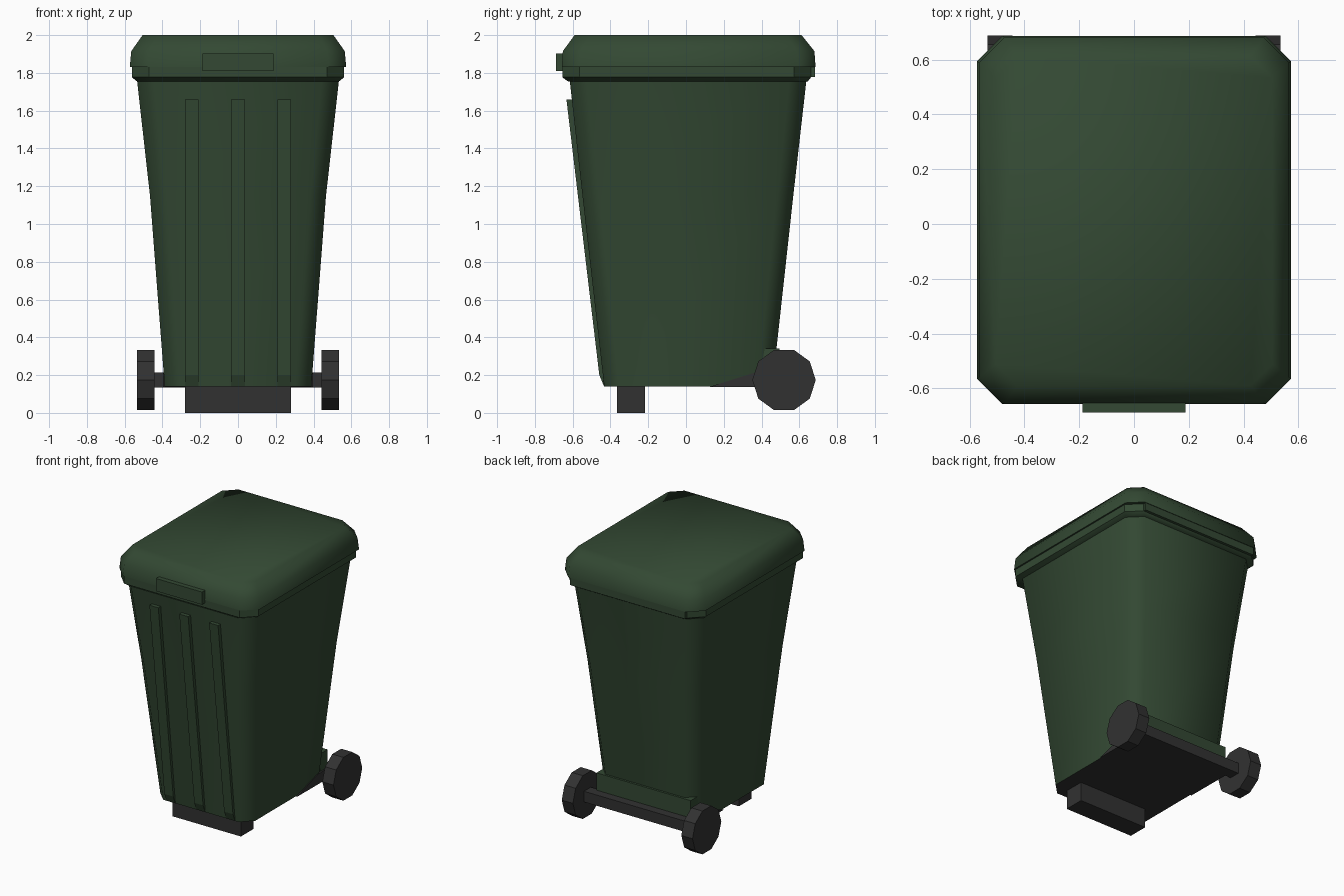
import bpy, bmesh, math

if "Cube" in bpy.data.objects:
    bpy.data.objects.remove(bpy.data.objects["Cube"])

def material(name, rgb):
    m = bpy.data.materials.new(name)
    m.diffuse_color = (*rgb, 1)
    m.use_nodes = True
    m.node_tree.nodes["Principled BSDF"].inputs["Base Color"].default_value = m.diffuse_color
    return m

GREEN = material("dark green plastic", (0.033, 0.066, 0.033))
BLACK = material("black rubber", (0.031, 0.031, 0.031))

def finish(name, bm, mats, smooth=None):
    bmesh.ops.recalc_face_normals(bm, faces=bm.faces)
    me = bpy.data.meshes.new(name)
    bm.to_mesh(me)
    bm.free()
    ob = bpy.data.objects.new(name, me)
    bpy.context.collection.objects.link(ob)
    for m in mats:
        me.materials.append(m)
    if smooth:
        bpy.ops.object.select_all(action='DESELECT')
        ob.select_set(True)
        bpy.context.view_layer.objects.active = ob
        bpy.ops.object.shade_smooth_by_angle(angle=math.radians(smooth))
    return ob

def loft(name, rings, mats, smooth):
    """Chamfered rectangles (z, half x, y front, y back, chamfer) skinned together."""
    bm = bmesh.new()
    loops = []
    for z, x, f, b, c in rings:
        pts = [(-x + c, f), (x - c, f), (x, f + c), (x, b - c),
               (x - c, b), (-x + c, b), (-x, b - c), (-x, f + c)]
        loops.append([bm.verts.new((px, py, z)) for px, py in pts])
    for lo, hi in zip(loops, loops[1:]):
        for i in range(8):
            j = (i + 1) % 8
            bm.faces.new((lo[i], lo[j], hi[j], hi[i]))
    bm.faces.new(loops[0])
    bm.faces.new(loops[-1])
    return finish(name, bm, mats, smooth)

def prism(name, profile, x0, x1, mat):
    """Side profile of (y, z) points extruded along x."""
    bm = bmesh.new()
    a = [bm.verts.new((x0, y, z)) for y, z in profile]
    b = [bm.verts.new((x1, y, z)) for y, z in profile]
    bm.faces.new(a)
    bm.faces.new(b)
    n = len(profile)
    for i in range(n):
        j = (i + 1) % n
        bm.faces.new((a[i], a[j], b[j], b[i]))
    return finish(name, bm, [mat])

def box(name, x0, x1, y0, y1, z0, z1, mat):
    return prism(name, [(y0, z0), (y1, z0), (y1, z1), (y0, z1)], x0, x1, mat)

# Tapered body with a black underside
body = loft("body", [(0.14, 0.388, -0.433, 0.457, 0.08),
                     (1.15, 0.466, -0.548, 0.568, 0.085),
                     (1.765, 0.535, -0.616, 0.638, 0.09)], [GREEN, BLACK], 50)
for p in body.data.polygons:
    if p.normal.z < -0.9:
        p.material_index = 1

# Rim under the lid
loft("rim", [(1.755, 0.535, -0.625, 0.645, 0.09),
             (1.777, 0.562, -0.655, 0.662, 0.09),
             (1.836, 0.562, -0.655, 0.662, 0.09)], [GREEN], 40)

# Lid with sloped shoulders
loft("lid", [(1.832, 0.573, -0.657, 0.686, 0.092),
             (1.915, 0.565, -0.652, 0.68, 0.092),
             (2.0, 0.505, -0.59, 0.612, 0.08)], [GREEN], 60)

# Lid handle and rear hinge bar
box("lid_handle", -0.188, 0.188, -0.688, -0.6, 1.81, 1.903, GREEN)
box("hinge_bar", -0.47, 0.47, 0.62, 0.682, 1.777, 1.84, GREEN)

# Front ribs
for i, x in enumerate((-0.244, 0, 0.244)):
    prism(f"front_rib_{i + 1}", [(-0.633, 1.66), (-0.459, 0.2), (-0.434, 0.141),
                                 (-0.40, 0.141), (-0.57, 1.66)], x - 0.036, x + 0.036, GREEN)

# Front foot, rear ledge, axle bracket and axle
box("front_foot", -0.28, 0.28, -0.366, -0.218, 0, 0.145, BLACK)
box("rear_ledge", -0.385, 0.385, 0.405, 0.495, 0.2, 0.342, GREEN)
prism("axle_bracket", [(0.125, 0.138), (0.36, 0.212), (0.48, 0.212), (0.48, 0.136)],
      -0.397, 0.397, BLACK)
box("axle", -0.45, 0.45, 0.478, 0.558, 0.135, 0.214, BLACK)

# Ten-sided wheels
for side, s in (("left", -1), ("right", 1)):
    ring = [(0.519 + 0.168 * math.cos(k * math.pi / 5),
             0.174 + 0.168 * math.sin(k * math.pi / 5)) for k in range(10)]
    prism(f"{side}_wheel", ring, s * 0.443, s * 0.534, BLACK)
